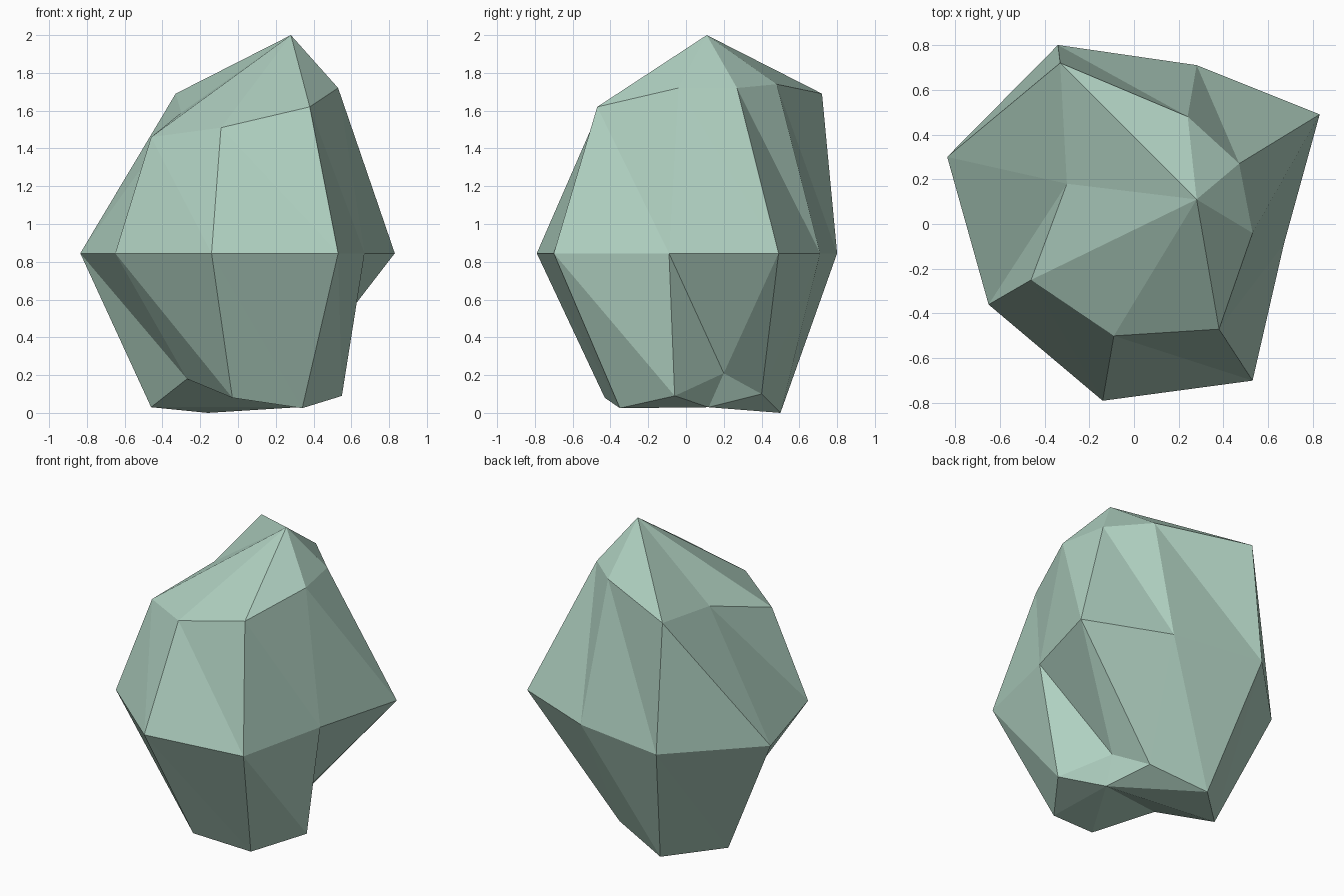
import bpy
import bmesh

cube = bpy.data.objects.get("Cube")
if cube:
    bpy.data.objects.remove(cube)

# One flat stone colour
stone = bpy.data.materials.new("pale_green_stone")
stone.use_nodes = True
colour = (0.43, 0.63, 0.53, 1.0)
stone.diffuse_color = colour
stone.node_tree.nodes["Principled BSDF"].inputs["Base Color"].default_value = colour

# Eight-sided rings, counter-clockwise from the -x side
shoulder = [(-.30, .18, 1.59), (-.46, -.25, 1.46), (-.09, -.50, 1.51), (.38, -.47, 1.62),
            (.53, -.04, 1.72), (.47, .27, 1.72), (.24, .48, 1.74), (-.33, .72, 1.69)]
girdle = [(x, y, .845) for x, y in (
    (-.835, .30), (-.65, -.36), (-.14, -.79), (.53, -.70),
    (.67, -.09), (.83, .49), (.28, .71), (-.34, .80))]
foot = [(-.46, .21, .03), (-.27, -.13, .18), (-.03, -.43, .08), (.34, -.35, .025),
        (.55, -.06, .09), (.34, .20, .21), (.21, .40, .10), (-.16, .50, 0)]

bm = bmesh.new()
rings = [[bm.verts.new(p) for p in ring] for ring in (shoulder, girdle, foot)]
peak = bm.verts.new((.28, .11, 2))
base = bm.verts.new((.32, .12, .03))


def pairs(ring):
    return zip(ring, ring[1:] + ring[:1])


# Facets of the two side bands
for upper, lower in zip(rings, rings[1:]):
    for (a, d), (b, c) in zip(pairs(upper), pairs(lower)):
        bm.faces.new((a, b, c))
        bm.faces.new((a, c, d))

# Fans closing the peak and the underside
for a, b in pairs(rings[0]):
    bm.faces.new((peak, a, b))
for a, b in pairs(rings[-1]):
    bm.faces.new((base, b, a))

mesh = bpy.data.meshes.new("rock")
bm.to_mesh(mesh)
bm.free()
mesh.materials.append(stone)
rock = bpy.data.objects.new("rock", mesh)
bpy.context.collection.objects.link(rock)
